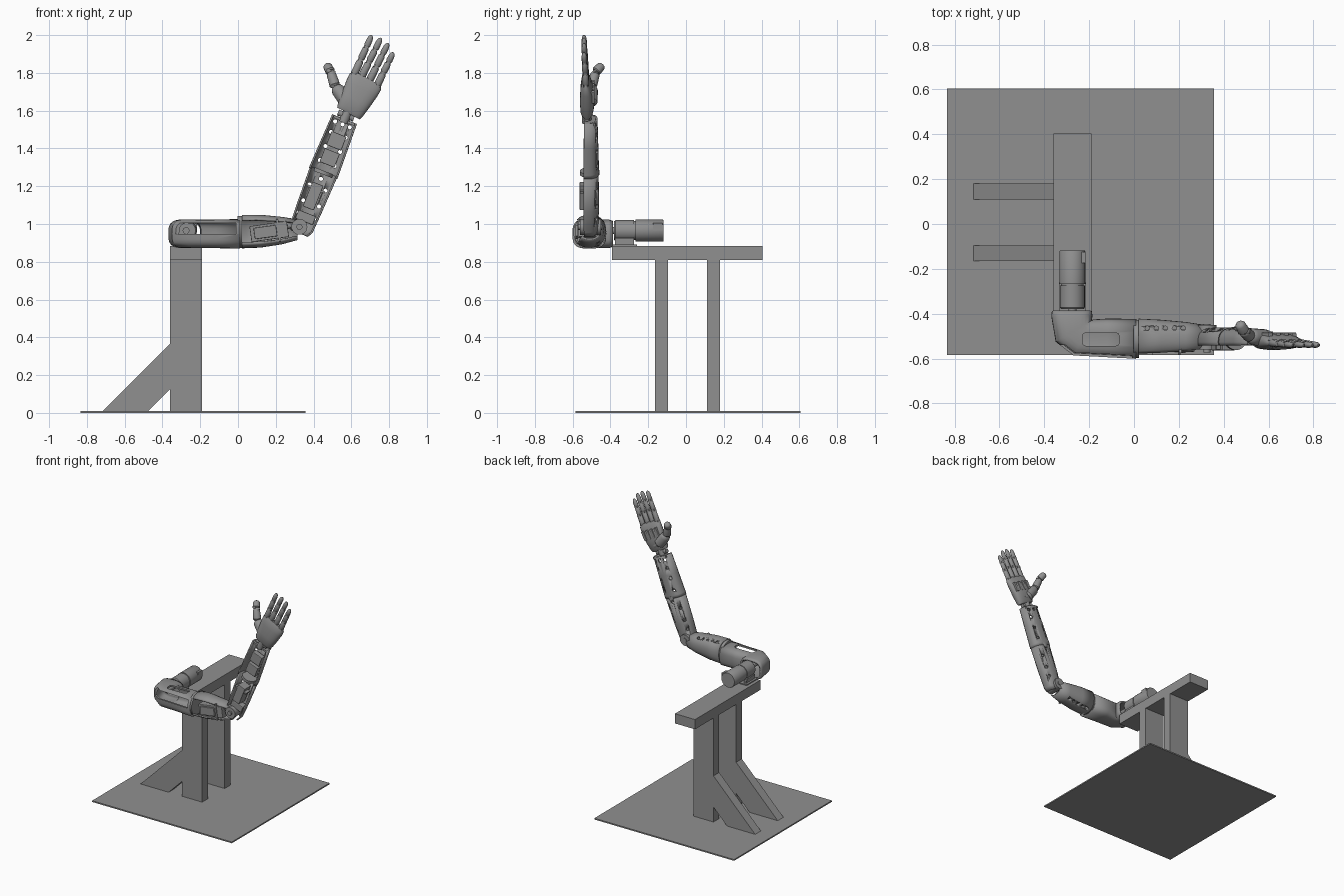
import bpy, bmesh, math
from mathutils import Vector, Matrix

if "Cube" in bpy.data.objects:
    bpy.data.objects.remove(bpy.data.objects["Cube"])

X, Y, Z = Vector((1, 0, 0)), Vector((0, 1, 0)), Vector((0, 0, 1))
GREY = bpy.data.materials.new("dark_grey")
GREY.diffuse_color = (0.28, 0.28, 0.28, 1)
GREY.use_nodes = True
GREY.node_tree.nodes["Principled BSDF"].inputs["Base Color"].default_value = GREY.diffuse_color


def finish(name, bm, smooth=True):
    bmesh.ops.recalc_face_normals(bm, faces=bm.faces)
    me = bpy.data.meshes.new(name)
    bm.to_mesh(me)
    bm.free()
    me.materials.append(GREY)
    ob = bpy.data.objects.new(name, me)
    bpy.context.collection.objects.link(ob)
    bpy.ops.object.select_all(action='DESELECT')
    ob.select_set(True)
    bpy.context.view_layer.objects.active = ob
    if smooth:
        bpy.ops.object.shade_smooth_by_angle(angle=math.radians(35))
    return ob


def box(name, c, s, mat=Matrix(), bevel=0):
    bm = bmesh.new()
    bmesh.ops.create_cube(bm, size=1, matrix=mat @ Matrix.Translation(c) @ Matrix.Diagonal((*s, 1)))
    if bevel:
        bmesh.ops.bevel(bm, geom=bm.edges[:], offset=bevel, segments=2, affect='EDGES', profile=0.5)
    return finish(name, bm, False)


def loft(name, rings, n=20, arc=None, thick=0, p=1.0):
    """Skin through rings (centre, u, v); arc in degrees leaves it open, thick makes a shell."""
    bm = bmesh.new()
    a0, a1 = arc or (0, 360)
    rows = []
    for c, u, v in rings:
        row = []
        for i in range(n + (1 if arc else 0)):
            t = math.radians(a0 + (a1 - a0) * i / n)
            cs, sn = math.cos(t), math.sin(t)
            row.append(bm.verts.new(c + u * math.copysign(abs(cs) ** p, cs)
                                    + v * math.copysign(abs(sn) ** p, sn)))
        rows.append(row)
    for r, s in zip(rows, rows[1:]):
        m = len(r)
        for i in range(m - 1 if arc else m):
            j = (i + 1) % m
            bm.faces.new((r[i], r[j], s[j], s[i]))
    if not thick:
        bm.faces.new(rows[0])
        bm.faces.new(rows[-1])
    ob = finish(name, bm)
    if thick:
        md = ob.modifiers.new("shell", 'SOLIDIFY')
        md.thickness, md.offset = thick, 0
        while ob.modifiers[0] != md:
            bpy.ops.object.modifier_move_up(modifier=md.name)
        bpy.ops.object.modifier_apply(modifier=md.name)
    return ob


def limb(name, a, b, prof, flat=1.0, n=16):
    """Turned part from a to b; prof holds (position 0-1, radius)."""
    a, b = Vector(a), Vector(b)
    d = (b - a).normalized()
    u = d.cross(Z if abs(d.y) > 0.9 else Y).normalized()
    v = d.cross(u)
    return loft(name, [(a.lerp(b, t), u * r, v * r * flat) for t, r in prof], n)


def cyl(name, a, b, r, n=20):
    return limb(name, a, b, [(0, r), (1, r)], n=n)


def cut(ob, cutter):
    md = ob.modifiers.new("cut", 'BOOLEAN')
    md.operation, md.solver, md.object = 'DIFFERENCE', 'EXACT', cutter
    cutter.hide_render = True
    bpy.context.view_layer.objects.active = ob
    bpy.ops.object.modifier_apply(modifier=md.name)
    bpy.data.objects.remove(cutter)


# Stand: base plate, beam, two posts with diagonal braces
box("base_plate", (-0.238, 0.01, 0.005), (1.19, 1.19, 0.01))
box("top_beam", (-0.275, 0.007, 0.847), (0.17, 0.795, 0.075))
for side, y in (("front", -0.13), ("rear", 0.145)):
    box(side + "_post", (-0.275, y, 0.41), (0.17, 0.07, 0.8))
    bm = bmesh.new()
    f = bm.faces.new([bm.verts.new((x, y - 0.035, z)) for x, z in
                      ((-0.715, 0.01), (-0.475, 0.01), (-0.36, 0.125), (-0.36, 0.365))])
    ext = bmesh.ops.extrude_face_region(bm, geom=[f])
    bmesh.ops.translate(bm, vec=(0, 0.07, 0), verts=[e for e in ext["geom"] if isinstance(e, bmesh.types.BMVert)])
    finish(side + "_brace", bm, False)

# Shoulder motor on the beam
limb("shoulder_motor", (-0.275, -0.38, 0.965), (-0.275, -0.118, 0.965),
     [(0, .05), (.03, .056), (.4, .056), (.401, .05), (.43, .05), (.431, .058), (.98, .058), (1, .055)], n=24)
box("motor_mount", (-0.275, -0.325, 0.888), (0.12, 0.13, 0.008))
box("motor_saddle", (-0.275, -0.325, 0.918), (0.1, 0.1, 0.016))
for x in (-0.31, -0.24):
    box("motor_foot", (x, -0.325, 0.9), (0.02, 0.1, 0.024))
box("motor_terminal", (-0.232, -0.15, 0.985), (0.03, 0.05, 0.04))
cyl("shoulder_shaft", (-0.275, -0.48, 0.965), (-0.275, -0.37, 0.965), 0.018)

# Bent shoulder housing with windows in the front and top
rings = []
for x, y, a, w, h in ((-.277, -.388, 0, .083, .062), (-.277, -.41, 0, .086, .07), (-.268, -.478, 30, .088, .07),
                      (-.225, -.506, 60, .086, .07), (-.12, -.508, 90, .08, .07), (0.01, -.512, 90, .083, .072)):
    a = math.radians(a)
    rings.append((Vector((x, y, .948)), Vector((math.cos(a), math.sin(a), 0)) * w, Z * h))
shoulder = loft("shoulder_housing", rings, n=28, thick=0.012, p=0.6)
cut(shoulder, box("cutter", (-0.17, -0.62, 0.977), (0.32, 0.16, 0.058)))
cut(shoulder, box("cutter", (-0.148, -0.514, 1.03), (0.165, 0.058, 0.08), bevel=0.015))

# Upper arm: collar, open shell, servo inside
cyl("upper_arm_collar", (-0.002, -0.512, 0.958), (0.022, -0.512, 0.958), 0.085, 28)
secs = ((.02, .96, .084, .083), (.12, .962, .082, .078), (.23, .965, .068, .068), (.315, .97, .05, .055))
upper = loft("upper_arm_shell", [(Vector((x, -.51, z)), Z * rz, Y * ry) for x, z, rz, ry in secs],
             n=24, arc=(-48, 228), thick=0.01, p=0.85)
for x in (0.06, 0.1, 0.14, 0.18, 0.22):
    cut(upper, cyl("cutter", (x, -0.465, 0.8), (x, -0.465, 1.2), 0.01, 12))
tilt = Matrix.Translation((0.165, -0.52, 0.96)) @ Matrix.Rotation(math.radians(-8), 4, 'Y')
box("upper_arm_servo", (0, 0, 0), (0.2, 0.1, 0.085), tilt, 0.004)
box("upper_arm_servo_flange", (0.05, -0.02, 0), (0.012, 0.07, 0.12), tilt)
box("upper_arm_servo_lid", (-0.02, -0.055, 0), (0.12, 0.02, 0.06), tilt, 0.004)
cyl("elbow_pivot", (0.325, -0.56, 0.985), (0.325, -0.45, 0.985), 0.042, 24)
cyl("elbow_bolt", (0.325, -0.572, 0.985), (0.325, -0.445, 0.985), 0.016)
cyl("elbow_lead_screw", (0.24, -0.52, 0.99), (0.35, -0.52, 1.0), 0.018)

# Forearm, built upright in its own frame and tilted
F = Matrix.Translation((0.336, -0.525, 0.979)) @ Matrix.Rotation(math.radians(21.6), 4, 'Y')
FR = F.to_3x3()


def fore_shell(name, secs, holes):
    ob = loft(name, [(F @ Vector((0, 0, z)), FR @ X * rx, Y * ry) for z, rx, ry in secs],
              n=18, arc=(-12, 192), thick=0.009, p=0.8)
    for x, z in holes:
        cut(ob, cyl("cutter", F @ Vector((x, -0.1, z)), F @ Vector((x, 0.15, z)), 0.011, 12))


fore_shell("lower_forearm_shell", ((-.03, .045, .05), (.0, .06, .056), (.12, .066, .06), (.32, .073, .058)),
           [(s * 0.045, z) for s in (-1, 1) for z in (0.07, 0.14, 0.23)] + [(0, 0.28)])
fore_shell("upper_forearm_shell", ((.31, .076, .06), (.33, .076, .06), (.48, .071, .056), (.62, .066, .052)),
           [(s * 0.042, z) for s in (-1, 1) for z in (0.37, 0.45, 0.53, 0.59)] + [(0, 0.59)])
box("lower_forearm_servo", (-0.005, 0.0, 0.18), (0.062, 0.076, 0.14), F, 0.004)
box("lower_forearm_servo_flange", (-0.005, -0.01, 0.22), (0.1, 0.05, 0.012), F)
box("lower_forearm_bridge", (0, 0.02, 0.06), (0.1, 0.05, 0.05), F, 0.006)
for i, z in enumerate((0.4, 0.497)):
    box(f"upper_forearm_servo_{i}", (0.002, 0.015, z), (0.085, 0.04, 0.078), F, 0.004)
cyl("forearm_rotation_disc", F @ Vector((0, 0.015, 0.305)), F @ Vector((0, 0.015, 0.325)), 0.052, 28)
box("wrist_plate", (0, 0.015, 0.612), (0.12, 0.06, 0.014), F)

# Wrist and palm
cyl("wrist_joint", F @ Vector((0, 0, 0.6)), F @ Vector((0.002, 0, 0.67)), 0.026)
cyl("wrist_pin", F @ Vector((-0.045, 0, 0.64)), F @ Vector((0.045, 0, 0.64)), 0.016)
H = Matrix.Translation((0.585, -0.525, 1.585)) @ Matrix.Rotation(math.radians(28), 4, 'Y')
HX = H.to_3x3() @ X
loft("palm", [(H @ Vector((0, y, z)), HX * rx, Y * ry) for z, y, rx, ry in
              ((.0, 0, .068, .024), (.02, 0, .074, .034), (.08, .002, .083, .039), (.15, 0, .092, .034),
               (.19, -.004, .093, .025), (.212, -.006, .084, .014))], n=28, p=0.75)
for i in range(4):
    box(f"palm_tendon_guide_{i}", (-0.06 + 0.04 * i, 0.026, 0.13), (0.022, 0.03, 0.07), H, 0.004)

# Fingers with pinched joints
seg = ((0, .8), (.06, 1), (.34, .95), (.37, .75), (.41, .75), (.44, .92), (.66, .87), (.69, .68),
       (.72, .68), (.75, .85), (.9, .78), (.97, .55), (1, .2))
fingers = {"index": ((.612, 1.785), (.708, 2.0)), "middle": ((.652, 1.775), (.757, 1.985)),
           "ring": ((.694, 1.755), (.795, 1.957)), "little": ((.735, 1.73), (.822, 1.908))}
for nm, (a, b) in fingers.items():
    A, B = Vector((a[0], -0.53, a[1])), Vector((b[0], -0.54, b[1]))
    limb(nm + "_finger", A, B, [(t, r * 0.02) for t, r in seg], 0.85, 12)
    for k, t in enumerate((.03, .39, .705)):
        P = A.lerp(B, t)
        D = HX * (0.017 - 0.002 * k)
        cyl(f"{nm}_knuckle_{k}", P - D, P + D, 0.013 - 0.001 * k, 12)

# Thumb
pts = [Vector(p) for p in ((.585, -.51, 1.635), (.515, -.5, 1.728), (.49, -.478, 1.805), (.47, -.443, 1.842))]
for i, r in enumerate((.04, .028, .026)):
    limb(f"thumb_segment_{i}", pts[i], pts[i + 1], [(0, r * .7), (.12, r), (.8, r * .9), (.95, r * .7), (1.03, r * .35)])
    cyl(f"thumb_knuckle_{i}", pts[i] - HX * r * .9, pts[i] + HX * r * .9, r * .6)
